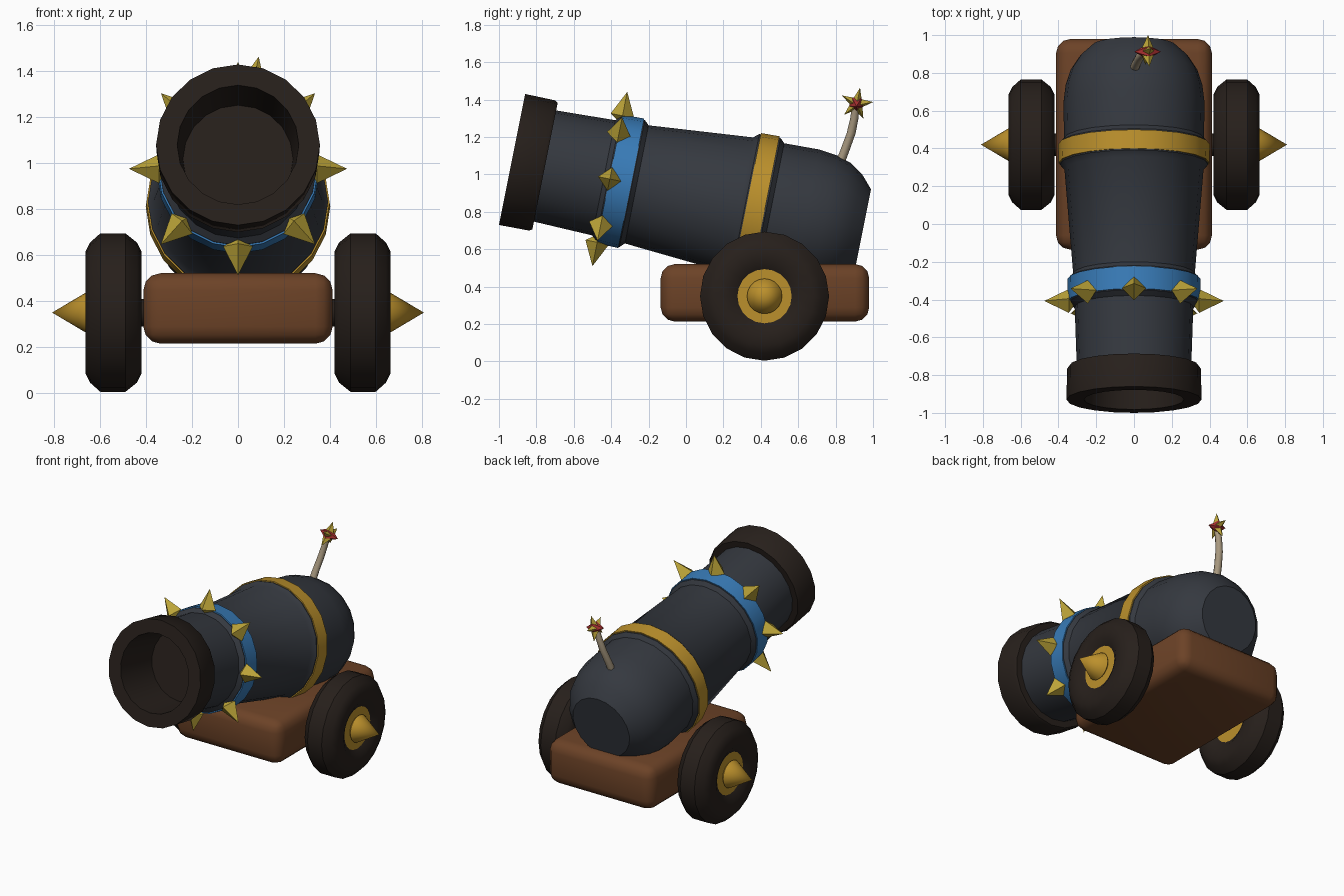
import bpy, bmesh
from math import sin, cos, pi, radians
from mathutils import Matrix, Vector

if "Cube" in bpy.data.objects:
    bpy.data.objects.remove(bpy.data.objects["Cube"])


def material(name, rgb):
    m = bpy.data.materials.new(name)
    m.diffuse_color = (*rgb, 1)
    m.use_nodes = True
    m.node_tree.nodes["Principled BSDF"].inputs["Base Color"].default_value = m.diffuse_color
    return m


IRON = material("iron", (0.035, 0.04, 0.05))
DARK = material("dark_rim", (0.02, 0.014, 0.011))
BLUE = material("blue_band", (0.04, 0.20, 0.48))
GOLD = material("gold", (0.50, 0.28, 0.025))
SPIKE = material("spike_gold", (0.50, 0.37, 0.04))
WOOD = material("wood", (0.15, 0.055, 0.02))
ROPE = material("rope", (0.42, 0.34, 0.23))
RED = material("red", (0.40, 0.03, 0.03))


def finish(name, bm, mat, frame=Matrix(), smooth=35):
    bmesh.ops.transform(bm, matrix=frame, verts=bm.verts)
    bmesh.ops.recalc_face_normals(bm, faces=bm.faces)
    me = bpy.data.meshes.new(name)
    bm.to_mesh(me)
    bm.free()
    me.materials.append(mat)
    if smooth:
        me.shade_smooth()
        me.set_sharp_from_angle(angle=radians(smooth))
    ob = bpy.data.objects.new(name, me)
    bpy.context.collection.objects.link(ob)
    return ob


def lathe(name, profile, mat, frame, n=20, closed=False, smooth=35):
    """Revolve (distance along z, radius) points; radius 0 makes a pole."""
    bm = bmesh.new()
    rings = []
    for t, r in profile:
        count = n if r else 1
        rings.append([bm.verts.new((r * cos(2 * pi * i / n), r * sin(2 * pi * i / n), t))
                      for i in range(count)])
    pairs = list(zip(rings, rings[1:]))
    if closed:
        pairs.append((rings[-1], rings[0]))
    for a, b in pairs:
        for i in range(n):
            j = (i + 1) % n
            quad = [a[i % len(a)], a[j % len(a)], b[j % len(b)], b[i % len(b)]]
            bm.faces.new(list(dict.fromkeys(quad)))
    return finish(name, bm, mat, frame, smooth)


# Barrel frame: local z runs from the muzzle centre back along the tilted axis
axis = Vector((0, 0.981, -0.196)).normalized()
up = Vector((0, 0.196, 0.981)).normalized()
side = up.cross(axis)
barrel_frame = Matrix((side, up, axis)).transposed().to_4x4()
barrel_frame.translation = (0, -0.93, 1.08)

# Barrel with raised shoulders under the two bands and a rounded breech
lathe("barrel", [(0.15, 0), (0.15, 0.302), (0.50, 0.314), (0.525, 0.342), (0.655, 0.346),
                 (0.68, 0.322), (1.24, 0.368), (1.27, 0.392), (1.385, 0.394),
                 (1.41, 0.370), (1.60, 0.374), (1.70, 0.362), (1.78, 0.336),
                 (1.85, 0.290), (1.913, 0.22), (1.913, 0)][1:], IRON, barrel_frame)
# Muzzle ring with the hollow bore
lathe("muzzle", [(0.18, 0.29), (0.18, 0.345), (0.165, 0.355), (0, 0.357), (0, 0.265),
                 (0.32, 0.24), (0.32, 0)], DARK, barrel_frame)
# Coloured bands
lathe("blue_band", [(0.53, 0.32), (0.53, 0.35), (0.65, 0.353), (0.65, 0.32)],
      BLUE, barrel_frame, closed=True)
lathe("gold_band", [(1.277, 0.37), (1.277, 0.399), (1.378, 0.402), (1.378, 0.37)],
      GOLD, barrel_frame, closed=True)

# Eight four-sided spikes around the blue band
for k in range(8):
    frame = (barrel_frame @ Matrix.Translation((0, 0, 0.533))
             @ Matrix.Rotation(k * pi / 4, 4, 'Z') @ Matrix.Rotation(pi / 2, 4, 'Y'))
    lathe(f"band_spike_{k + 1}", [(0.30, 0), (0.345, 0.064), (0.475, 0)],
          SPIKE, frame, n=4, smooth=0)

# Wooden carriage block with rounded edges
bm = bmesh.new()
bmesh.ops.create_cube(bm, size=1)
bmesh.ops.transform(bm, verts=bm.verts, matrix=Matrix.Translation((0, 0.422, 0.367))
                    @ Matrix.Diagonal((0.825, 1.115, 0.307, 1)))
bmesh.ops.bevel(bm, geom=bm.edges[:], offset=0.075, segments=3, profile=0.5, affect='EDGES')
finish("carriage", bm, WOOD)

# Wheels, hubs and axle spikes on both sides
for label, s in (("right", 1), ("left", -1)):
    frame = (Matrix.Translation((0, 0.42, 0.349)) @ Matrix.Rotation(s * pi / 2, 4, 'Y'))
    lathe(f"wheel_{label}", [(0.45, 0.14), (0.42, 0.19), (0.42, 0.265), (0.44, 0.305),
                             (0.49, 0.345), (0.60, 0.345), (0.645, 0.305),
                             (0.665, 0.265), (0.665, 0.19), (0.635, 0.14)],
          DARK, frame, closed=True)
    lathe(f"hub_{label}", [(0.45, 0), (0.45, 0.146), (0.638, 0.146), (0.638, 0)], GOLD, frame)
    lathe(f"axle_spike_{label}", [(0.63, 0), (0.63, 0.075), (0.65, 0.094), (0.665, 0.086),
                                  (0.81, 0)], GOLD, frame)
lathe("axle", [(-0.46, 0), (-0.46, 0.06), (0.46, 0.06), (0.46, 0)], DARK,
      Matrix.Translation((0, 0.42, 0.349)) @ Matrix.Rotation(pi / 2, 4, 'Y'))

# Fuse: a bent tapering rope
bm = bmesh.new()
path = [(0, 0.815, 1.04, 0.026), (0.012, 0.85, 1.13, 0.025), (0.03, 0.883, 1.22, 0.024),
        (0.048, 0.90, 1.30, 0.022), (0.065, 0.907, 1.365, 0.02)]
rings = [[bm.verts.new((x + r * cos(i * pi / 4), y + r * sin(i * pi / 4), z))
          for i in range(8)] for x, y, z, r in path]
for a, b in zip(rings, rings[1:]):
    for i in range(8):
        bm.faces.new((a[i], a[i - 1], b[i - 1], b[i]))
bm.faces.new(rings[0])
bm.faces.new(rings[-1])
finish("fuse", bm, ROPE, smooth=50)

# Spark: faceted gold star with a red core poking through both sides
spark = Matrix.Translation((0.072, 0.912, 1.378)) @ Matrix.Rotation(radians(12), 4, 'Y')
bm = bmesh.new()
poles = [bm.verts.new((d, 0, 0)) for d in (0.04, -0.04)]
rim = []
for i in range(10):
    r, a = (0.09, 0.036)[i % 2], i * pi / 5 + radians(78)
    rim.append(bm.verts.new((0, r * cos(a), r * sin(a))))
for p in poles:
    for i in range(10):
        bm.faces.new((p, rim[i - 1], rim[i]))
finish("spark_star", bm, SPIKE, spark, smooth=0)
lathe("spark_core", [(-0.072, 0), (0, 0.042), (0.072, 0)], RED,
      spark @ Matrix.Rotation(pi / 2, 4, 'Y'), n=5, smooth=0)
